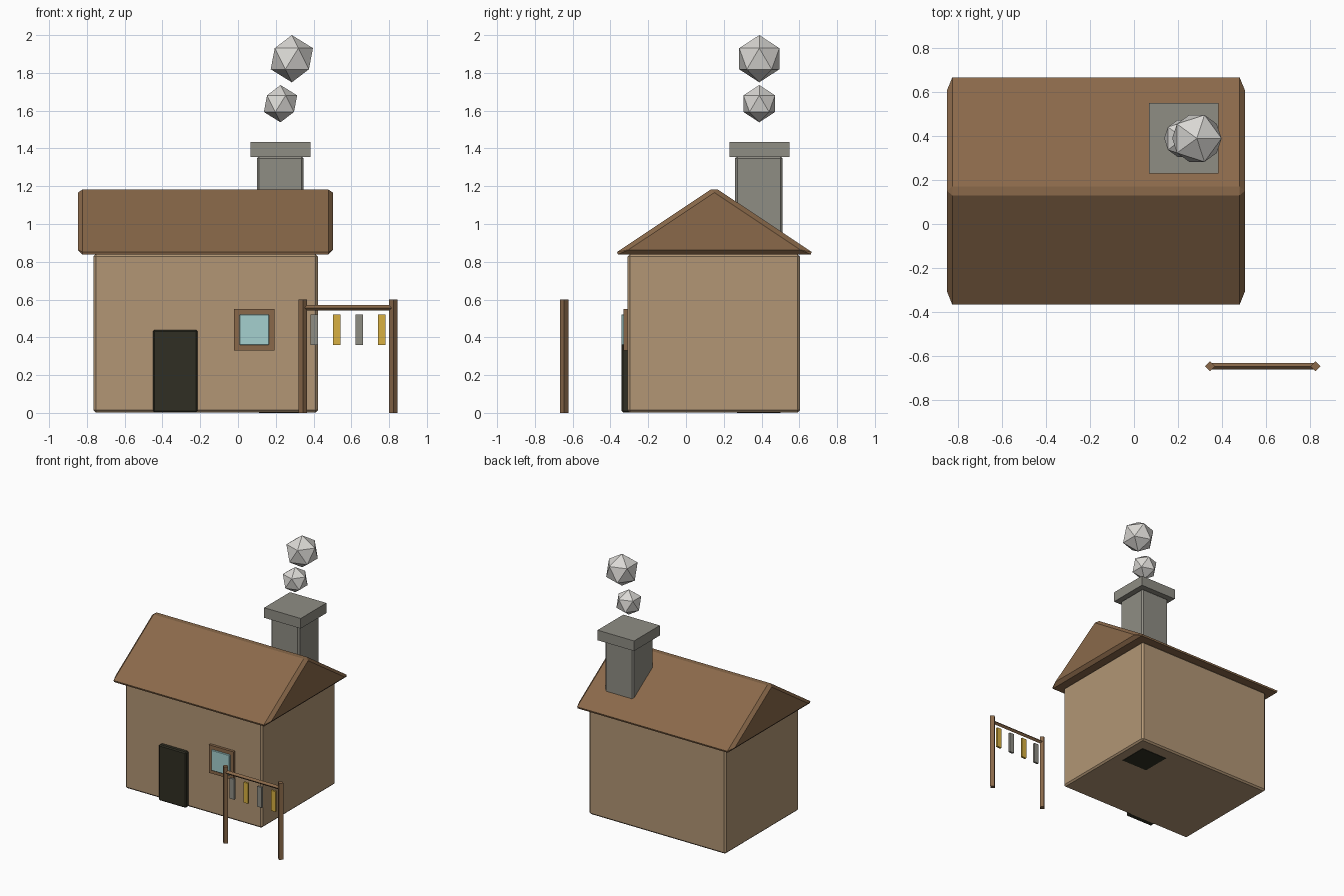
import bpy, bmesh, math
from mathutils import Matrix

if "Cube" in bpy.data.objects:
    bpy.data.objects.remove(bpy.data.objects["Cube"])


def lin(c):
    c /= 255
    return c / 12.92 if c <= 0.04045 else ((c + 0.055) / 1.055) ** 2.4


def material(name, *rgb):
    m = bpy.data.materials.new(name)
    m.diffuse_color = (*[lin(c) for c in rgb], 1)
    m.use_nodes = True
    m.node_tree.nodes["Principled BSDF"].inputs["Base Color"].default_value = m.diffuse_color
    return m


PLASTER = material("tan plaster", 178, 150, 117)
WOOD = material("brown wood", 138, 105, 74)
STONE = material("grey stone", 143, 141, 132)
DARK = material("dark door", 48, 47, 35)
GLASS = material("pale blue glass", 165, 208, 207)
YELLOW = material("yellow cloth", 216, 176, 65)
SMOKE = material("light smoke", 218, 216, 212)


def finish(name, bm, mat, bevel=0):
    bmesh.ops.recalc_face_normals(bm, faces=bm.faces)
    me = bpy.data.meshes.new(name)
    bm.to_mesh(me)
    bm.free()
    me.materials.append(mat)
    ob = bpy.data.objects.new(name, me)
    bpy.context.collection.objects.link(ob)
    if bevel:
        mod = ob.modifiers.new("Bevel", 'BEVEL')
        mod.width = bevel
        mod.segments = 1
    return ob


def box(name, x, y, z, mat, bevel=0):
    """Box from (min, max) ranges along each axis."""
    bm = bmesh.new()
    bmesh.ops.create_cube(bm, size=1)
    for v in bm.verts:
        v.co = [r[0] if c < 0 else r[1] for c, r in zip(v.co, (x, y, z))]
    return finish(name, bm, mat, bevel)


def pole(name, radius, length, centre, along_x=False):
    """Four-sided pole set corner-on."""
    bm = bmesh.new()
    rot = Matrix.Rotation(math.pi / 2, 4, 'Y') if along_x else Matrix()
    bmesh.ops.create_cone(bm, cap_ends=True, segments=4, radius1=radius,
                          radius2=radius, depth=length,
                          matrix=Matrix.Translation(centre) @ rot)
    return finish(name, bm, WOOD)


def puff(name, radius, centre):
    bm = bmesh.new()
    bmesh.ops.create_icosphere(bm, subdivisions=1, radius=radius,
                               matrix=Matrix.Translation(centre))
    return finish(name, bm, SMOKE)


# House body
box("walls", (-0.765, 0.423), (-0.309, 0.603), (0.002, 0.84), PLASTER, 0.012)

# Gable roof: triangular profile extruded along x, chamfered edges
bm = bmesh.new()
profile = [(-0.385, 0.839), (0.685, 0.839), (0.15, 1.195)]
end = bm.faces.new([bm.verts.new((-0.848, y, z)) for y, z in profile])
ext = bmesh.ops.extrude_face_region(bm, geom=[end], use_keep_orig=True)
for v in [g for g in ext["geom"] if isinstance(g, bmesh.types.BMVert)]:
    v.co.x = 0.503
finish("roof", bm, WOOD, 0.024)

# Chimney runs through the house; its underside shows dark in the floor
shaft = box("chimney_shaft", (0.1, 0.348), (0.26, 0.511), (0, 1.36), STONE, 0.012)
shaft.data.materials.append(DARK)
for f in shaft.data.polygons:
    f.material_index = 1 if f.normal.z < -0.5 else 0
box("chimney_cap", (0.067, 0.384), (0.229, 0.548), (1.356, 1.435), STONE)

# Smoke
puff("smoke_small", 0.0985, (0.225, 0.388, 1.637))
puff("smoke_large", 0.125, (0.285, 0.388, 1.875))

# Door and window
box("door", (-0.451, -0.214), (-0.342, -0.29), (0.003, 0.44), DARK, 0.008)
box("window_frame", (-0.022, 0.192), (-0.33, -0.29), (0.33, 0.55), WOOD)
box("window_pane", (0.008, 0.164), (-0.342, -0.31), (0.36, 0.521), GLASS, 0.003)

# Drying rack with hanging strips
Y = -0.645
for side, x in (("left", 0.344), ("right", 0.822)):
    pole(f"rack_post_{side}", 0.0225, 0.6, (x, Y, 0.3))
pole("rack_rail", 0.015, 0.478, (0.583, Y, 0.556), along_x=True)
for i in range(4):
    x = 0.404 + i * 0.1193
    box(f"hanging_strip_{i + 1}", (x - 0.02, x + 0.02), (Y - 0.008, Y + 0.008),
        (0.36, 0.52), YELLOW if i % 2 else STONE)
